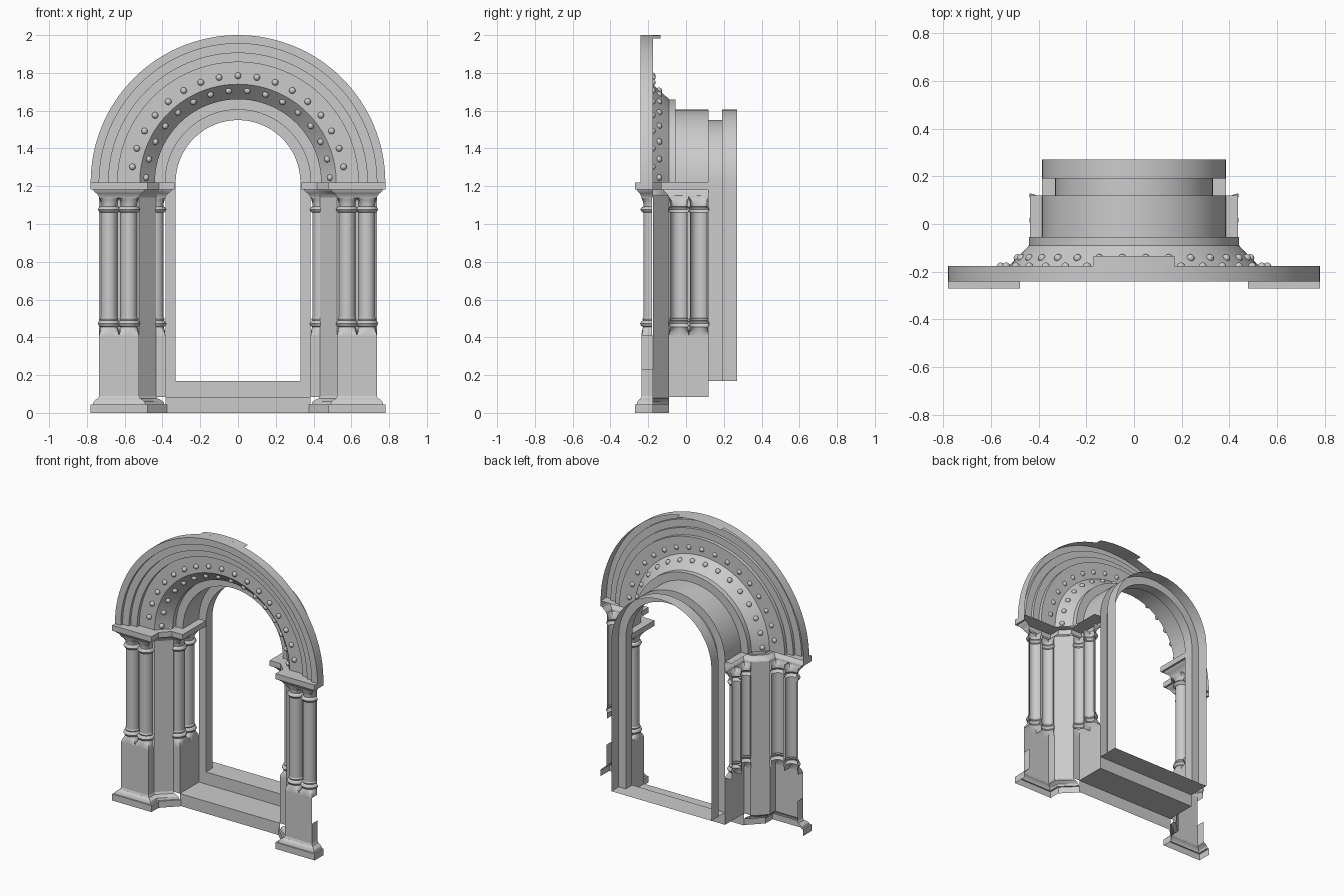
import bpy, bmesh, math
from mathutils import Matrix, Vector

if "Cube" in bpy.data.objects:
    bpy.data.objects.remove(bpy.data.objects["Cube"])

stone = bpy.data.materials.new("grey stone")
stone.diffuse_color = (0.6, 0.6, 0.6, 1)
stone.use_nodes = True
stone.node_tree.nodes["Principled BSDF"].inputs["Base Color"].default_value = stone.diffuse_color
ZC = 1.22          # springing height of the arch


def finish(name, bm, mirror=False):
    me = bpy.data.meshes.new(name)
    bm.to_mesh(me)
    bm.free()
    me.materials.append(stone)
    ob = bpy.data.objects.new(name, me)
    bpy.context.collection.objects.link(ob)
    if mirror:
        ob.modifiers.new("mirror", 'MIRROR').use_axis[0] = True
    bpy.ops.object.select_all(action='DESELECT')
    ob.select_set(True)
    bpy.context.view_layer.objects.active = ob
    bpy.ops.object.shade_smooth_by_angle(angle=math.radians(30))
    return ob


def sheet(bm, rows):
    """Skin a grid of points with quads."""
    vs = [[bm.verts.new(p) for p in row] for row in rows]
    for a, b in zip(vs, vs[1:]):
        for j in range(len(a) - 1):
            quad = (a[j], b[j], b[j + 1], a[j + 1])
            if len({tuple(round(c, 5) for c in v.co) for v in quad}) > 2:
                bm.faces.new(quad)
    bmesh.ops.remove_doubles(bm, verts=bm.verts, dist=1e-5)


def arc_rows(profile, a0=0.0, a1=math.pi, n=64):
    rows = []
    for i in range(n + 1):
        a = a0 + (a1 - a0) * i / n
        rows.append([(r * math.cos(a), y, ZC + r * math.sin(a)) for r, y in profile])
    return rows


# stepped arch with splayed inner face and barrel
bm = bmesh.new()
sheet(bm, arc_rows([(.78, -.175), (.78, -.24), (.735, -.24), (.735, -.22),
                    (.685, -.22), (.685, -.2), (.637, -.2), (.637, -.175),
                    (.52, -.175), (.44, -.09), (.44, -.055), (.385, -.055),
                    (.385, .12)]))
finish("arch", bm)

# short rim extension at the crown
bm = bmesh.new()
sheet(bm, arc_rows([(.78, -.135), (.78, -.175)], math.pi / 2 - .22, math.pi / 2 + .22, 8))
finish("crown_rim", bm)

# window frame: arch plus straight jambs
frame = [(.385, .12), (.33, .12), (.33, .19), (.385, .19), (.385, .27)]
rows = arc_rows(frame)
rows = ([[(r, y, .17) for r, y in frame]] + rows + [[(-r, y, .17) for r, y in frame]])
bm = bmesh.new()
sheet(bm, rows)
finish("window_frame", bm)

# threshold steps
steps = [(-.09, 0), (-.09, .085), (.12, .085), (.12, .17), (.27, .17)]
bm = bmesh.new()
sheet(bm, [[(x, y, z) for y, z in steps] for x in (-.385, .385)])
finish("threshold", bm)


# bead rows on the flat ring and on the splay
def beads(name, r, y, count, step):
    bm = bmesh.new()
    for i in range(count):
        a = math.pi / 2 + math.radians(step) * (i - (count - 1) / 2)
        m = Matrix.Translation(Vector((r * math.cos(a), y, ZC + r * math.sin(a))))
        bmesh.ops.create_uvsphere(bm, u_segments=12, v_segments=8, radius=.017, matrix=m)
    finish(name, bm)


beads("outer_beads", .565, -.178, 17, 10.2)
beads("inner_beads", .488, -.143, 16, 11.6)

# plan outlines of a pier, from the outside edge to the opening
neck = [(.735, -.175), (.735, -.235), (.525, -.235), (.525, -.175),
        (.435, -.09), (.385, -.09), (.385, .12)]
slab = [(.78, -.175), (.78, -.27), (.478, -.27), (.478, -.19),
        (.418, -.13), (.335, -.13), (.335, .12)]
back = [(.735, -.175), (.735, -.175), (.525, -.175), (.525, -.175),
        (.435, -.09), (.435, -.09), (.435, .12)]
foot = slab[:3] + [(.478, -.193), (.375, -.09)]


def layer(a, b, t, z):
    return [(p[0] + (q[0] - p[0]) * t, p[1] + (q[1] - p[1]) * t, z) for p, q in zip(a, b)]


# impost moulding over the columns
bm = bmesh.new()
sheet(bm, [layer(neck, slab, t, z) for t, z in
           ((0, 1.14), (.1, 1.15), (.3, 1.162), (.6, 1.172), (.7, 1.182), (1, 1.182), (1, 1.22))]
      + [layer(back, back, 0, 1.22)])
finish("impost", bm, True)

# moulded pier base
bm = bmesh.new()
sheet(bm, [layer(neck[:5], foot, t, z) for t, z in
           ((1, 0), (1, .045), (.75, .045), (.65, .06), (.4, .07), (.15, .076), (0, .09))])
finish("pier_base", bm, True)


# pier walls: plinths below the columns, splay at full height
def walls(name, pts, z0, z1):
    bm = bmesh.new()
    sheet(bm, [[(x, y, z) for x, y in pts] for z in (z0, z1)])
    finish(name, bm, True)


walls("front_plinth", neck[1:4], .085, .41)
walls("plinth_side", neck[:2], .085, .23)
walls("splay_wall", neck[3:5], .085, 1.15)
walls("jamb_plinth", neck[4:], .085, .41)

# half column: height, radius, squareness
column = [(.41, .0525, 1), (.425, .052, .8), (.44, .049, .4), (.455, .045, 0),
          (.46, .054, 0), (.472, .06, 0), (.484, .054, 0), (.489, .046, 0),
          (.497, .049, 0), (.505, .044, 0), (1.06, .044, 0), (1.066, .053, 0),
          (1.077, .059, 0), (1.088, .053, 0), (1.093, .043, 0), (1.11, .044, .15),
          (1.127, .048, .5), (1.138, .0525, .9), (1.15, .0525, 1)]


def column_rows(place):
    rows, n = [], 16
    for z, r, s in column:
        row = [place(.0525, 0, z)]
        for i in range(n + 1):
            c, d = math.cos(math.pi * i / n), math.sin(math.pi * i / n)
            k = r * (1 + s * (1 / max(abs(c), abs(d)) - 1))
            row.append(place(k * c, k * d, z))
        row.append(place(-.0525, 0, z))
        rows.append(row)
    return rows


for i, cx in enumerate((.6825, .5775)):
    bm = bmesh.new()
    sheet(bm, column_rows(lambda u, v, z: (cx + u, -.18 - v * 1.05, z)))
    finish("front_column_%d" % (i + 1), bm, True)
for i, cy in enumerate((-.0375, .0675)):
    bm = bmesh.new()
    sheet(bm, column_rows(lambda u, v, z: (.4375 - v, cy - u, z)))
    finish("jamb_column_%d" % (i + 1), bm, True)
